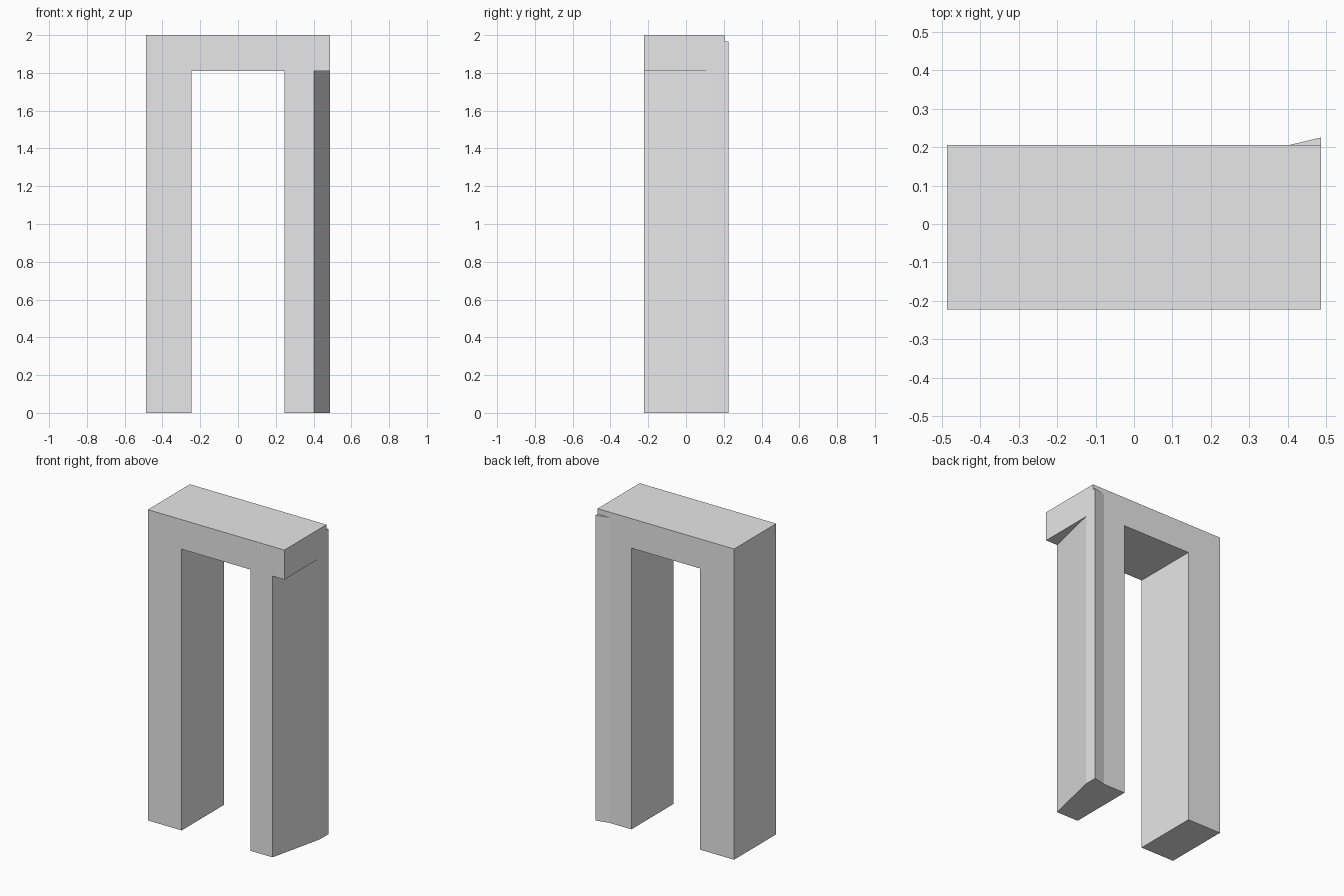
import bpy
import bmesh

cube = bpy.data.objects.get("Cube")
if cube:
    bpy.data.objects.remove(cube, do_unlink=True)

# Single plain grey
GREY = (0.8, 0.8, 0.8, 1.0)
grey = bpy.data.materials.new("light_grey")
grey.use_nodes = True
grey.diffuse_color = GREY
grey.node_tree.nodes["Principled BSDF"].inputs["Base Color"].default_value = GREY


def prism(name, outline, z0, z1):
    """Extrude a plan outline (x, y) from z0 up to z1."""
    bm = bmesh.new()
    base = bm.faces.new([bm.verts.new((x, y, z0)) for x, y in outline])
    top = bmesh.ops.extrude_face_region(bm, geom=[base])["geom"]
    for v in top:
        if isinstance(v, bmesh.types.BMVert):
            v.co.z = z1
    bmesh.ops.recalc_face_normals(bm, faces=bm.faces)
    mesh = bpy.data.meshes.new(name)
    bm.to_mesh(mesh)
    bm.free()
    mesh.materials.append(grey)
    obj = bpy.data.objects.new(name, mesh)
    bpy.context.collection.objects.link(obj)
    return obj


SIDE, INNER = 0.486, 0.245
FRONT, BACK, TIP = -0.223, 0.205, 0.225
UNDER, TOP = 1.81, 2.0


def rect(x0, x1):
    return [(x0, FRONT), (x1, FRONT), (x1, BACK), (x0, BACK)]


# Lintel and the plain leg
prism("lintel", rect(-SIDE, SIDE), UNDER, TOP)
prism("right_leg", rect(-SIDE, -INNER), 0, UNDER)

# Leg with a slanted outer face
prism("left_leg", [(INNER, FRONT), (0.402, FRONT), (SIDE, 0.14),
                   (SIDE, BACK), (INNER, BACK)], 0, UNDER)

# Thin wedge running up the back outer corner
prism("back_wedge", [(0.402, BACK), (SIDE, BACK), (SIDE, TIP)], 0, 1.965)
